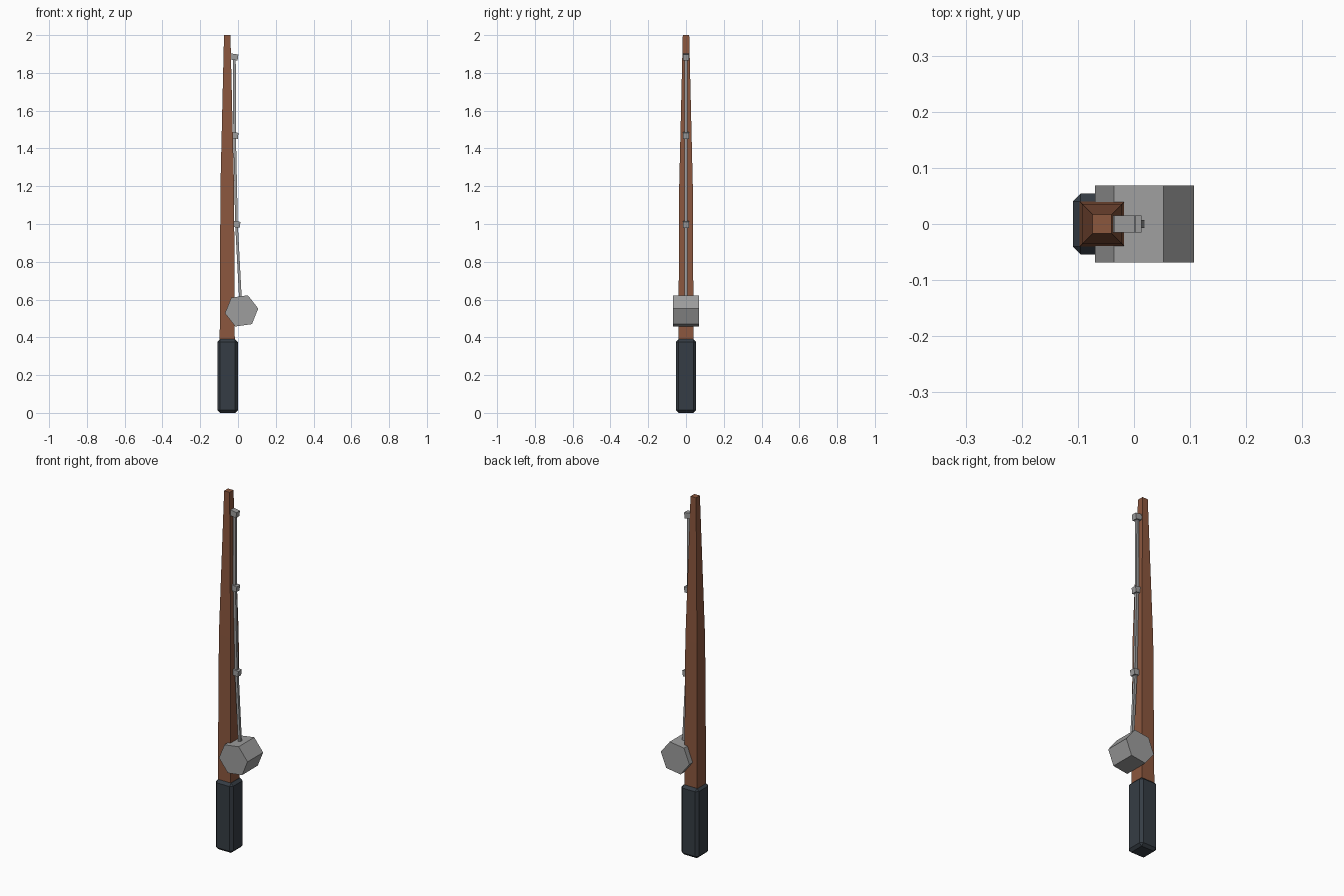
import bpy, bmesh, math
from mathutils import Vector, Matrix

cube = bpy.data.objects.get("Cube")
if cube:
    bpy.data.objects.remove(cube, do_unlink=True)


def material(name, rgb):
    m = bpy.data.materials.new(name)
    m.use_nodes = True
    m.diffuse_color = (*rgb, 1)
    m.node_tree.nodes["Principled BSDF"].inputs["Base Color"].default_value = (*rgb, 1)
    return m


wood = material("brown wood", (0.26, 0.095, 0.048))
grip = material("dark slate grip", (0.036, 0.046, 0.058))
metal = material("grey metal", (0.34, 0.34, 0.34))


def finish(name, bm, mat):
    bmesh.ops.recalc_face_normals(bm, faces=bm.faces)
    mesh = bpy.data.meshes.new(name)
    bm.to_mesh(mesh)
    bm.free()
    mesh.materials.append(mat)
    ob = bpy.data.objects.new(name, mesh)
    bpy.context.collection.objects.link(ob)
    return ob


def loft(name, rings, mat):
    """Skin a list of equal-length point rings and cap both ends."""
    bm = bmesh.new()
    loops = [[bm.verts.new(p) for p in ring] for ring in rings]
    n = len(loops[0])
    for a, b in zip(loops, loops[1:]):
        for i in range(n):
            j = (i + 1) % n
            bm.faces.new((a[i], a[j], b[j], b[i]))
    bm.faces.new(loops[0])
    bm.faces.new(loops[-1])
    return finish(name, bm, mat)


def square(x, z, h):
    return [(x + sx * h, sy * h, z) for sx, sy in ((-1, -1), (1, -1), (1, 1), (-1, 1))]


def box(name, center, size, mat, tilt=0.0):
    bm = bmesh.new()
    turn = Matrix.Translation(center) @ Matrix.Rotation(tilt, 4, 'Y')
    bmesh.ops.create_cube(bm, size=1, matrix=turn @ Matrix.Diagonal((*size, 1)))
    return finish(name, bm, mat)


# Tapered square rod: nearly straight below, narrowing above
ROD_X = -0.057
loft("rod", [square(ROD_X, z, h) for z, h in ((0.36, 0.04), (1.2, 0.036), (2.0, 0.017))], wood)

# Chamfered handle
handle = box("handle", (ROD_X + 0.002, 0, 0.195), (0.108, 0.108, 0.39), grip)
bevel = handle.modifiers.new("chamfer", 'BEVEL')
bevel.width = 0.014
bevel.segments = 1

# Six-sided reel, axis along y
reel = []
for y in (-0.069, 0.069):
    angles = [math.radians(8 + 60 * i) for i in range(6)]
    reel.append([(0.019 + 0.089 * math.cos(a), y, 0.54 + 0.089 * math.sin(a)) for a in angles])
loft("reel", reel, metal)

# Line guides
guides = [Vector((-0.008, 0, 0.998)), Vector((-0.018, 0, 1.469)), Vector((-0.019, 0, 1.884))]
for i, p in enumerate(guides):
    box(f"line_guide_{i + 1}", p, (0.038, 0.03, 0.032), metal, math.radians(8))

# Fishing line running from the reel through the guides
path = [Vector((0.013, 0, 0.6))] + guides
loft("fishing_line", [square(p.x, p.z, 0.007) for p in path], metal)
